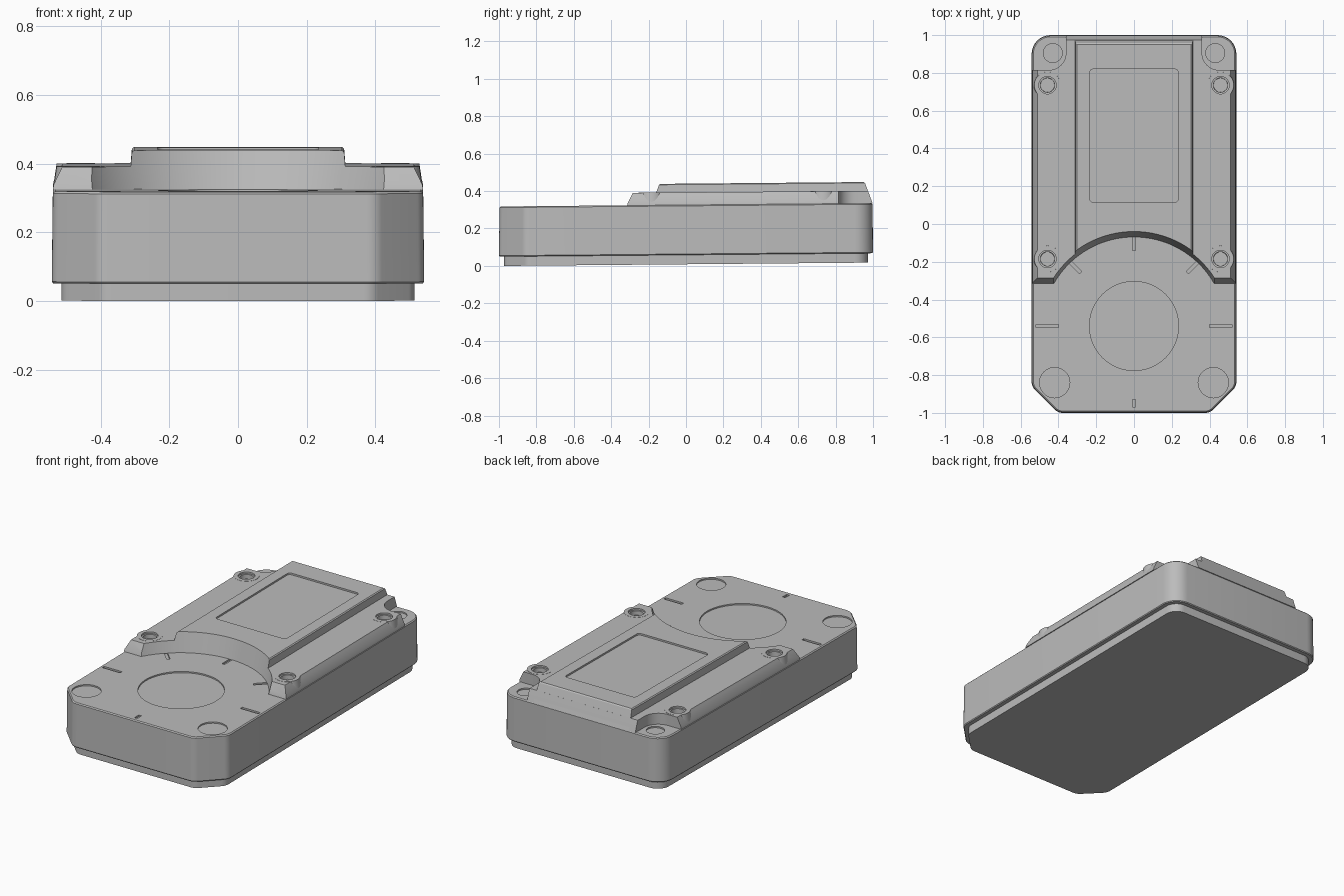
import bpy, bmesh
from math import sin, cos, pi, radians
from mathutils import Vector

cube = bpy.data.objects.get("Cube")
if cube:
    bpy.data.objects.remove(cube, do_unlink=True)

TOP, DECK, PANEL = 0.318, 0.384, 0.431   # untilted surface heights
ARC_Y = -0.557                           # centre of the curved cut-out
DIAL_Y = -0.54

grey = bpy.data.materials.new("Casing grey")
grey.use_nodes = True
grey.diffuse_color = (0.5, 0.5, 0.5, 1)
grey.node_tree.nodes["Principled BSDF"].inputs["Base Color"].default_value = grey.diffuse_color


def fillet(corners, steps=8):
    """Round a closed outline of (x, y, radius) corners."""
    out = []
    n = len(corners)
    for i, (x, y, r) in enumerate(corners):
        p = Vector((x, y))
        if r <= 0:
            out.append(p)
            continue
        a = (Vector(corners[i - 1][:2]) - p).normalized()
        b = (Vector(corners[(i + 1) % n][:2]) - p).normalized()
        half = a.angle(b) / 2
        centre = p + (a + b).normalized() * (r / sin(half))
        reach = r * cos(half) / sin(half)
        start, end = p + a * reach - centre, p + b * reach - centre
        for k in range(steps + 1):
            t = k / steps
            ang = start.angle(end)
            out.append(centre + (start * sin((1 - t) * ang) + end * sin(t * ang)) / sin(ang))
    return out


def rect(x0, x1, y0, y1, r=0):
    return fillet([(x0, y0, r), (x1, y0, r), (x1, y1, r), (x0, y1, r)])


def circle(x, y, r, n=48):
    return [Vector((x + r * cos(2 * pi * k / n), y + r * sin(2 * pi * k / n))) for k in range(n)]


def loft(name, rings):
    """Solid through a stack of (outline, z) rings."""
    bm = bmesh.new()
    rows = [[bm.verts.new((p.x, p.y, z)) for p in outline] for outline, z in rings]
    bm.faces.new(rows[0][::-1])
    bm.faces.new(rows[-1])
    n = len(rows[0])
    for lo, hi in zip(rows, rows[1:]):
        for i in range(n):
            j = (i + 1) % n
            bm.faces.new((lo[i], lo[j], hi[j], hi[i]))
    bmesh.ops.recalc_face_normals(bm, faces=bm.faces)
    mesh = bpy.data.meshes.new(name)
    bm.to_mesh(mesh)
    bm.free()
    mesh.materials.append(grey)
    ob = bpy.data.objects.new(name, mesh)
    bpy.context.collection.objects.link(ob)
    return ob


def cut(ob, cutters):
    """Subtract the cutters, bake the result and discard them."""
    for c in cutters:
        c.hide_render = True
        mod = ob.modifiers.new("Cut", 'BOOLEAN')
        mod.operation, mod.solver, mod.object = 'DIFFERENCE', 'EXACT', c
    bpy.context.view_layer.update()
    baked = bpy.data.meshes.new_from_object(ob.evaluated_get(bpy.context.evaluated_depsgraph_get()))
    ob.modifiers.clear()
    ob.data = baked
    for c in cutters:
        bpy.data.objects.remove(c, do_unlink=True)


def casing(d):
    """Casing outline inset by d: chamfered front, rounded back."""
    w, l, c = 0.542 - d, 1 - d, 0.14 - d * 0.6
    return fillet([(-w + c, -l, 0.06), (w - c, -l, 0.06), (w, -l + c, 0.06),
                   (w, l, 0.1 - d), (-w, l, 0.1 - d), (-w, -l + c, 0.06)])


def tick(angle, r0, r1):
    """Slot cutter radiating from the dial."""
    u, v = Vector((cos(angle), sin(angle))), Vector((-sin(angle), cos(angle)))
    o = Vector((0, DIAL_Y))
    pts = [o + u * r0 - v * 0.009, o + u * r1 - v * 0.009, o + u * r1 + v * 0.009, o + u * r0 + v * 0.009]
    return loft("tick_cutter", [(pts, TOP - 0.01), (pts, TOP + 0.1)])


def pocket(x, y, r, z, depth):
    ring = circle(x, y, r)
    return loft("pocket_cutter", [(ring, z - depth), (ring, z + 0.1)])


def arc_cutter():
    """Flared round cutter that shapes the front of the raised parts."""
    return loft("arc_cutter", [(circle(0, ARC_Y, 0.483, 128), TOP - 0.02),
                               (circle(0, ARC_Y, 0.525, 128), PANEL + 0.03)])


# Foot and main casing
foot = loft("foot", [(casing(0.028), 0), (casing(0.028), 0.06)])
body = loft("body", [(casing(0.004), 0.05), (casing(0), 0.055),
                     (casing(0.003), TOP - 0.006), (casing(0.009), TOP)])
cutters = [pocket(0, DIAL_Y, 0.236, TOP, 0.008)]
for s in (-1, 1):
    cutters += [pocket(s * 0.42, -0.84, 0.08, TOP, 0.008), pocket(s * 0.43, 0.905, 0.05, TOP, 0.008)]
cutters += [tick(radians(a), 0.4, 0.49) for a in (45, 90, 135)]
cutters += [tick(radians(a), 0.4, 0.52) for a in (0, 180)]
cutters.append(tick(radians(270), 0.39, 0.43))
cut(body, cutters)

# Raised deck with sloping sides, curved front and cut back corners
deck = loft("deck", [(rect(-0.539, 0.539, -0.315, 0.997), TOP - 0.001),
                     (rect(-0.537, 0.537, -0.311, 0.992), TOP + 0.014),
                     (rect(-0.512, 0.512, -0.285, 0.973), DECK)])
cutters = [arc_cutter()]
for s in (-1, 1):
    x0, x1 = sorted((s * 0.36, s * 0.8))
    cutters.append(loft("corner_cutter", [(rect(x0, x1, 0.815, 1.3, 0.09), TOP - 0.05),
                                          (rect(x0, x1, 0.815, 1.3, 0.09), DECK + 0.1)]))
cutters += [pocket(s * 0.458, y, 0.04, DECK, 0.03) for s in (-1, 1) for y in (-0.185, 0.735)]
cut(deck, cutters)

# Screw bosses with stepped holes
for side, s in (("right", -1), ("left", 1)):
    for end, y in (("front", -0.185), ("back", 0.735)):
        x = s * 0.458
        boss = loft(f"boss_{end}_{side}", [(circle(x, y, 0.08), TOP), (circle(x, y, 0.07), DECK + 0.001)])
        hole = loft("hole_cutter", [(circle(x, y, 0.037), DECK - 0.035), (circle(x, y, 0.038), DECK - 0.01),
                                    (circle(x, y, 0.046), DECK - 0.009), (circle(x, y, 0.046), DECK + 0.05)])
        cut(boss, [hole])
# Open the deck under the rims of the bosses
cut(deck, [pocket(s * 0.458, y, 0.06, DECK, 0.045) for s in (-1, 1) for y in (-0.185, 0.735)])

# Raised display panel with a recessed screen
panel = loft("display_panel", [(rect(-0.318, 0.318, -0.35, 0.998), TOP - 0.002),
                               (rect(-0.309, 0.309, -0.35, 0.957), PANEL - 0.005),
                               (rect(-0.303, 0.303, -0.35, 0.95), PANEL)])
screen = rect(-0.235, 0.235, 0.115, 0.82, 0.02)
cut(panel, [arc_cutter(), loft("screen_cutter", [(screen, PANEL - 0.01), (screen, PANEL + 0.1)])])

# Lean everything slightly towards the front and shade it
for ob in list(bpy.context.scene.objects):
    if ob.type == 'MESH' and grey.name in ob.data.materials:
        for v in ob.data.vertices:
            v.co.z += 0.009 * (v.co.y + 0.97)
        ob.data.polygons.foreach_set("use_smooth", [True] * len(ob.data.polygons))
        ob.data.set_sharp_from_angle(angle=radians(25))
